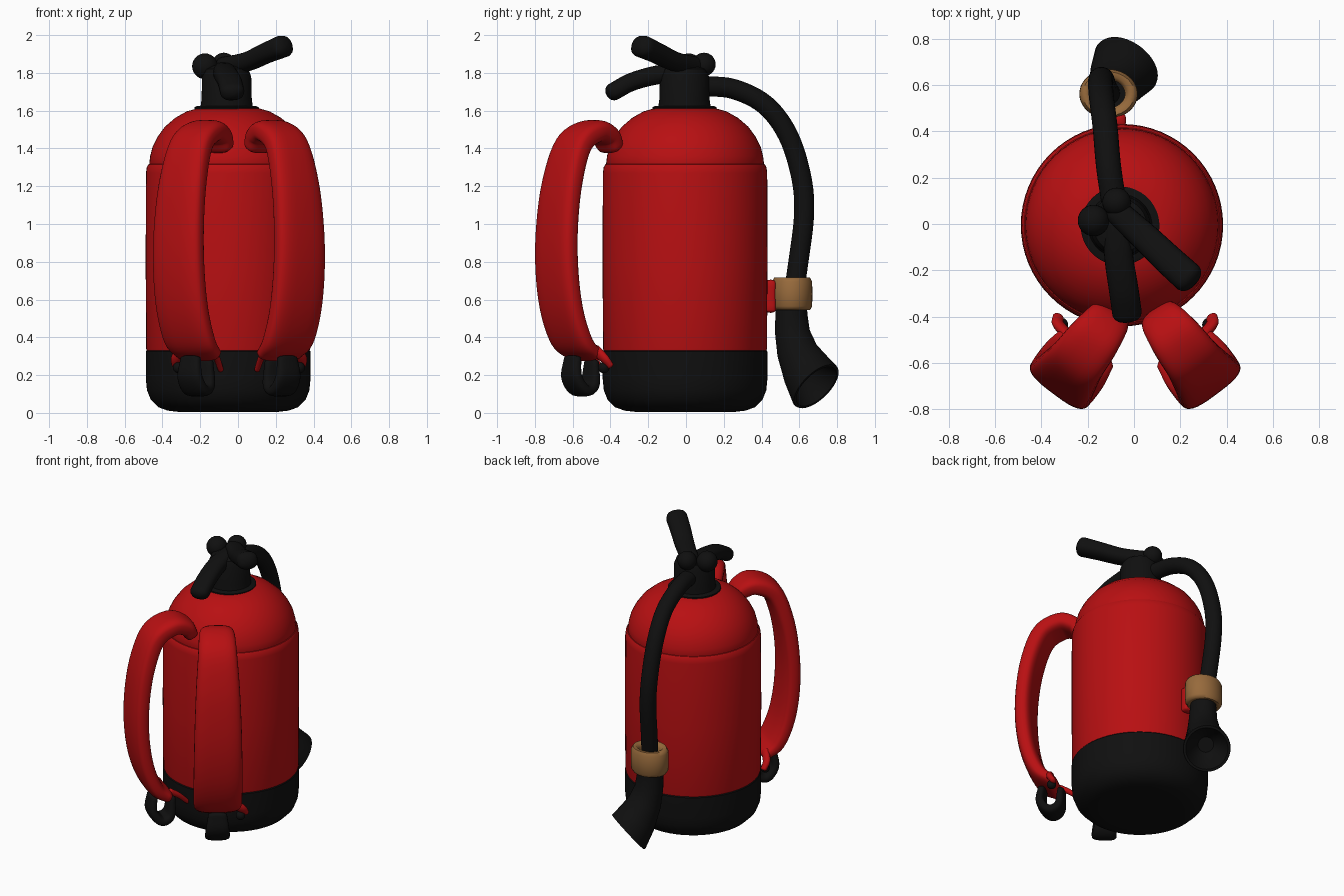
import bpy, bmesh, math
from mathutils import Vector

if "Cube" in bpy.data.objects:
    bpy.data.objects.remove(bpy.data.objects["Cube"])


def material(name, rgb):
    m = bpy.data.materials.new(name)
    m.diffuse_color = (*rgb, 1)
    m.use_nodes = True
    m.node_tree.nodes["Principled BSDF"].inputs["Base Color"].default_value = m.diffuse_color
    return m


RED = material("red paint", (0.48, 0.005, 0.006))
BLACK = material("black rubber", (0.005, 0.005, 0.005))
TAN = material("tan leather", (0.31, 0.145, 0.045))


def finish(name, bm, mat, angle=50):
    bmesh.ops.recalc_face_normals(bm, faces=bm.faces)
    me = bpy.data.meshes.new(name)
    bm.to_mesh(me)
    bm.free()
    ob = bpy.data.objects.new(name, me)
    bpy.context.collection.objects.link(ob)
    me.materials.append(mat)
    bpy.ops.object.select_all(action='DESELECT')
    ob.select_set(True)
    bpy.context.view_layer.objects.active = ob
    bpy.ops.object.shade_smooth_by_angle(angle=math.radians(angle))
    return ob


def loft(name, rings, mat, n=32, power=2.0, angle=50, closed=False):
    """Skin a list of (centre, u, v) superellipse rings."""
    bm = bmesh.new()
    loops = []
    for c, u, v in rings:
        loop = []
        for i in range(n):
            a = 2 * math.pi * i / n
            cu, sv = math.cos(a), math.sin(a)
            x = math.copysign(abs(cu) ** (2 / power), cu)
            y = math.copysign(abs(sv) ** (2 / power), sv)
            loop.append(bm.verts.new(c + u * x + v * y))
        loops.append(loop)
    pairs = list(zip(loops, loops[1:])) + ([(loops[-1], loops[0])] if closed else [])
    for a, b in pairs:
        for i in range(n):
            j = (i + 1) % n
            bm.faces.new((a[i], a[j], b[j], b[i]))
    if not closed:
        bm.faces.new(loops[0])
        bm.faces.new(loops[-1])
    return finish(name, bm, mat, angle)


def spline(pts, steps=6):
    """Catmull-Rom through equal-length tuples."""
    p = [Vector(q) for q in pts]
    p = [p[0] * 2 - p[1]] + p + [p[-1] * 2 - p[-2]]
    out = []
    for k in range(1, len(p) - 2):
        a, b, c, d = p[k - 1:k + 3]
        for s in range(steps):
            t = s / steps
            out.append(0.5 * (2 * b + (c - a) * t + (2 * a - 5 * b + 4 * c - d) * t * t
                              + (3 * b - a - 3 * c + d) * t ** 3))
    return out + [p[-2]]


def sweep(name, path, wide, half_w, half_t, mat, power=2.0, n=24, cap=0.04, steps=6):
    """Sweep a section with rounded ends; half sizes are lists along the path."""
    pts = spline(path, steps)
    ws, ts = [[v[0] for v in spline([(q, 0) for q in h], steps)] for h in (half_w, half_t)]
    wide = Vector(wide).normalized()
    rings = []
    last = len(pts) - 1
    for i, p in enumerate(pts):
        tan = (pts[min(i + 1, last)] - pts[max(i - 1, 0)]).normalized()
        v = tan.cross(wide).normalized()
        u = v.cross(tan).normalized()
        ends = [(0, 1)]
        if i == 0:
            ends = [(-math.sin(a), math.cos(a)) for a in (1.45, 1.1, 0.75, 0.4, 0)]
        if i == last:
            ends = [(math.sin(a), math.cos(a)) for a in (0, 0.4, 0.75, 1.1, 1.45)]
        for off, s in ends:
            rings.append((p + tan * off * cap, u * ws[i] * s, v * ts[i] * s))
    return loft(name, rings, mat, n, power)


def lathe(name, profile, centre, mat, n=64, sx=1.0, closed=False, angle=35):
    rings = [(Vector((centre[0], centre[1], z)), Vector((r * sx, 0, 0)), Vector((0, r, 0)))
             for r, z in profile]
    return loft(name, rings, mat, n, angle=angle, closed=closed)


def ball(name, loc, r, mat):
    bm = bmesh.new()
    bmesh.ops.create_uvsphere(bm, u_segments=24, v_segments=14, radius=r)
    bmesh.ops.translate(bm, verts=bm.verts, vec=loc)
    return finish(name, bm, mat)


# cylinder body: black boot, red wall, stepped dome
AX = (-0.052, -0.005)
lathe("base_boot", [(0.26, 0.005), (0.32, 0.012), (0.37, 0.03), (0.41, 0.07), (0.43, 0.12),
                    (0.436, 0.18), (0.436, 0.325), (0.43, 0.333), (0.40, 0.333)], AX, BLACK)
lathe("tank_wall", [(0.40, 0.32), (0.43, 0.325), (0.434, 0.34), (0.437, 0.8), (0.435, 1.27),
                    (0.431, 1.30), (0.422, 1.316), (0.40, 1.32)], AX, RED)
lathe("tank_dome", [(0.41, 1.29), (0.418, 1.32), (0.413, 1.36), (0.40, 1.41), (0.375, 1.46),
                    (0.335, 1.515), (0.28, 1.562), (0.22, 1.596), (0.16, 1.613)], AX, RED)

# valve neck and head
NECK = (-0.06, -0.008)
lathe("neck_collar", [(0.15, 1.59), (0.17, 1.60), (0.17, 1.618), (0.155, 1.625)], NECK, BLACK, 48)
lathe("valve_neck", [(0.14, 1.61), (0.133, 1.66), (0.13, 1.78), (0.115, 1.82), (0.07, 1.84)],
      NECK, BLACK, 48)
ball("side_knob", (-0.175, 0.015, 1.835), 0.068, BLACK)
ball("rear_knob", (-0.075, 0.095, 1.845), 0.062, BLACK)

# levers
sweep("upper_lever", [(-0.07, 0.05, 1.835), (0.05, -0.06, 1.86), (0.15, -0.155, 1.905),
                      (0.235, -0.232, 1.94)], (0.67, 0.74, 0),
      [0.055, 0.062, 0.066, 0.068], [0.05, 0.05, 0.053, 0.058], BLACK, 2.4)
sweep("lower_lever", [(-0.075, 0.07, 1.81), (-0.068, -0.12, 1.795), (-0.045, -0.28, 1.755),
                      (-0.03, -0.385, 1.70)], (1, 0, 0),
      [0.06, 0.062, 0.064, 0.064], [0.05, 0.05, 0.048, 0.047], BLACK, 2.4)

# hose
sweep("hose", [(-0.085, 0.08, 1.73), (-0.11, 0.25, 1.715), (-0.125, 0.42, 1.63),
               (-0.14, 0.54, 1.47), (-0.145, 0.61, 1.25), (-0.14, 0.625, 1.05),
               (-0.13, 0.595, 0.8), (-0.115, 0.565, 0.6)], (1, 0, 0),
      [0.054] * 8, [0.053] * 8, BLACK)

# hose grip ring and the bracket holding it to the tank
lathe("grip_ring", [(0.06, 0.565), (0.075, 0.545), (0.095, 0.545), (0.106, 0.565),
                    (0.107, 0.63), (0.106, 0.695), (0.095, 0.717), (0.075, 0.717),
                    (0.06, 0.695)], (-0.11, 0.562), TAN, 40, 1.18, closed=True, angle=60)
sweep("ring_bracket", [(-0.07, 0.448, 0.545), (-0.07, 0.448, 0.69)], (1, 0, 0),
      [0.035, 0.035], [0.028, 0.028], RED, 4, cap=0.015)

# flared horn, hollow at the mouth
horn = []
mouth = Vector((-0.03, 0.69, 0.14))
out = Vector((0.45, 0.6, -0.62)).normalized()
outer = [((-0.11, 0.558, 0.60), (0, 0, -1), 0.08), ((-0.11, 0.558, 0.52), (0, 0, -1), 0.085),
         ((-0.105, 0.563, 0.43), (0.1, 0.1, -1), 0.092),
         ((-0.09, 0.588, 0.33), (0.2, 0.3, -1), 0.108),
         ((-0.065, 0.635, 0.23), (0.38, 0.52, -0.8), 0.132)]
inner = [(mouth - out * d, out, r) for d, r in
         ((0.01, 0.153), (0, 0.15), (0, 0.135), (0.03, 0.122), (0.10, 0.09), (0.15, 0.05))]
for c, nrm, r in outer + inner:
    nrm = Vector(nrm).normalized()
    v = nrm.cross(Vector((1, 0, 0))).normalized()
    horn.append((Vector(c), v.cross(nrm) * r, v * r))
loft("horn_nozzle", horn, BLACK, 40)

# pair of padded shoulder straps on the front, each with a folded buckle loop
for side, s in (("left", -1), ("right", 1)):
    def at(y, z, shift=0.0):
        # point in the strap's slanted plane, optionally shifted across its width
        x = 0.318 + (-0.683 - y) * 0.75
        return (0.005 + s * (x + 0.8 * shift), y + 0.6 * shift, z)
    across = (0.8 * s, 0.6, 0)
    yz = [(-0.40, 1.41), (-0.43, 1.465), (-0.50, 1.49), (-0.595, 1.42), (-0.655, 1.22),
          (-0.683, 0.98), (-0.683, 0.75), (-0.657, 0.54), (-0.605, 0.38), (-0.54, 0.31)]
    sweep(side + "_strap", [at(*q) for q in yz], across,
          [0.085, 0.10, 0.115, 0.125, 0.14, 0.15, 0.155, 0.157, 0.155, 0.14],
          [0.045, 0.055, 0.06, 0.062, 0.06, 0.058, 0.058, 0.056, 0.052, 0.04],
          RED, 3.0, 32, 0.03)
    sweep(side + "_buckle_loop", [at(-0.60, 0.29), at(-0.605, 0.19), at(-0.56, 0.12),
                                  at(-0.51, 0.15), at(-0.50, 0.27)], across,
          [0.06, 0.075, 0.08, 0.07, 0.05], [0.025, 0.03, 0.032, 0.03, 0.022],
          BLACK, 3.0, 20, 0.015)
    sweep(side + "_inner_tie", [at(-0.52, 0.33, -0.06), at(-0.47, 0.29, -0.05),
                                at(-0.42, 0.23, -0.03)], across,
          [0.022, 0.018, 0.015], [0.022, 0.018, 0.015], RED, n=12, cap=0.012)
    sweep(side + "_outer_tie", [at(-0.54, 0.33, 0.10), at(-0.53, 0.29, 0.16),
                                at(-0.51, 0.25, 0.18)], across,
          [0.035, 0.03, 0.025], [0.025, 0.022, 0.018], RED, n=12, cap=0.012)
    ball(side + "_tie_end", at(-0.525, 0.24, 0.15), 0.03, BLACK)
